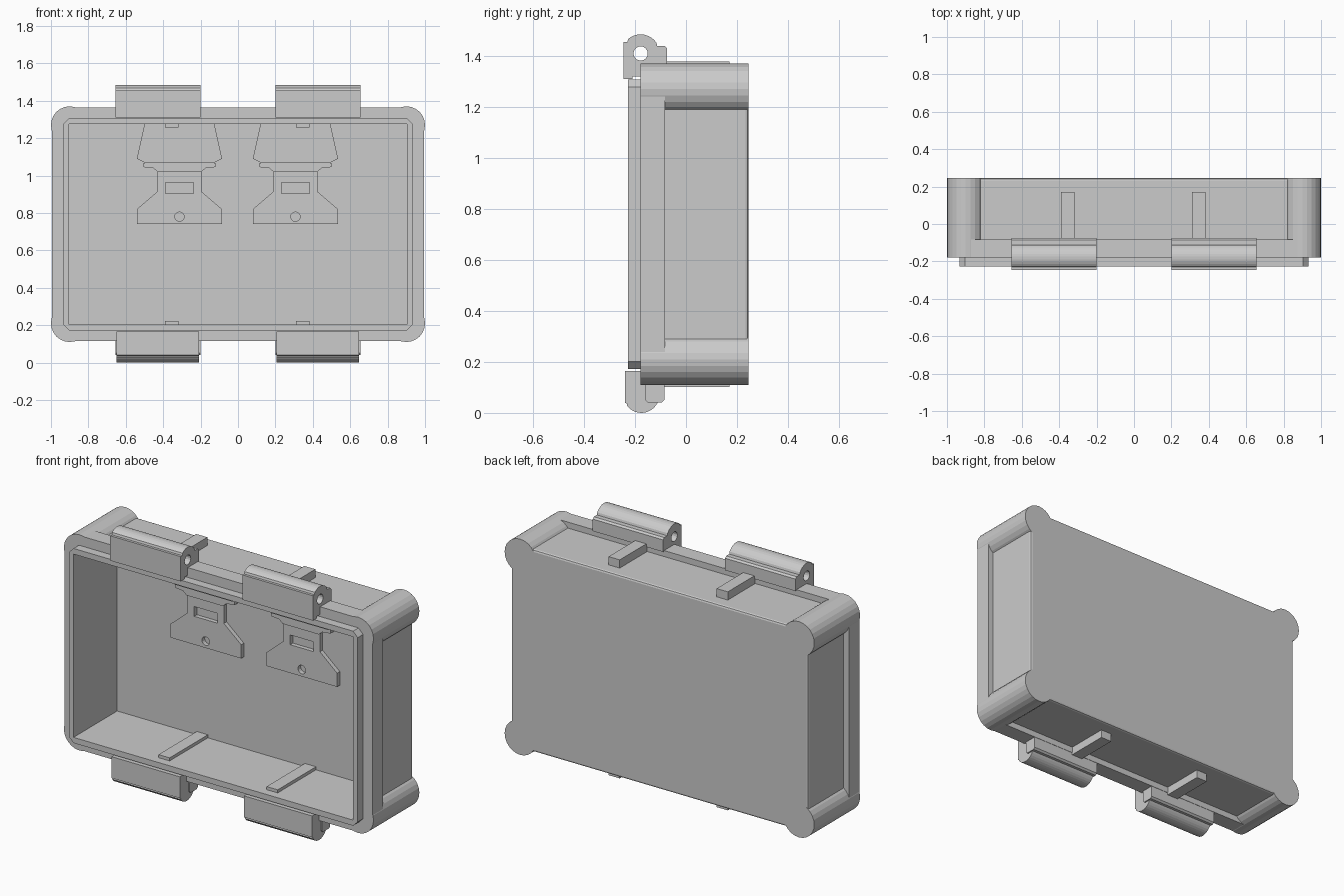
import bpy, bmesh
from math import cos, sin, pi, radians

if "Cube" in bpy.data.objects:
    bpy.data.objects.remove(bpy.data.objects["Cube"])

CZ = 0.74  # height of the case centre


def prism(name, pts, a, b, axis):
    """Extrude a closed outline: axis 'y' takes (x, z) points, axis 'x' takes (y, z)."""
    bm = bmesh.new()
    put = (lambda p, t: (p[0], t, p[1])) if axis == 'y' else (lambda p, t: (t, p[0], p[1]))
    lo = [bm.verts.new(put(p, a)) for p in pts]
    hi = [bm.verts.new(put(p, b)) for p in pts]
    bm.faces.new(lo)
    bm.faces.new(hi[::-1])
    n = len(pts)
    for i in range(n):
        bm.faces.new((lo[i], hi[i], hi[(i + 1) % n], lo[(i + 1) % n]))
    bmesh.ops.recalc_face_normals(bm, faces=bm.faces)
    me = bpy.data.meshes.new(name)
    bm.to_mesh(me)
    bm.free()
    ob = bpy.data.objects.new(name, me)
    bpy.context.collection.objects.link(ob)
    return ob


def arc(cx, cz, r, a0, a1, n):
    return [(cx + r * cos(radians(a0 + (a1 - a0) * i / n)),
             cz + r * sin(radians(a0 + (a1 - a0) * i / n))) for i in range(n + 1)]


def circle(cx, cz, r, n):
    return arc(cx, cz, r, 0, 360, n)[:-1]


def rect(x0, x1, z0, z1):
    return [(x0, z0), (x1, z0), (x1, z1), (x0, z1)]


def frame(hx, hz, c=0):
    """Centred rectangle outline with optional cut corners."""
    if not c:
        return rect(-hx, hx, CZ - hz, CZ + hz)
    return [(-hx + c, CZ - hz), (hx - c, CZ - hz), (hx, CZ - hz + c), (hx, CZ + hz - c),
            (hx - c, CZ + hz), (-hx + c, CZ + hz), (-hx, CZ + hz - c), (-hx, CZ - hz + c)]


def combine(ob, other, op):
    m = ob.modifiers.new(op, 'BOOLEAN')
    m.operation, m.solver, m.object = op, 'EXACT', other
    bpy.context.view_layer.objects.active = ob
    bpy.ops.object.modifier_apply(modifier=m.name)
    bpy.data.objects.remove(other)


# Case shell: recessed walls with softened back edges
case = prism("case_shell", frame(0.96, 0.59), -0.17, 0.245, 'y')
bm = bmesh.new()
bm.from_mesh(case.data)
back = [e for e in bm.edges if all(v.co.y > 0.2 for v in e.verts)]
bmesh.ops.bevel(bm, geom=back, offset=0.012, segments=2, affect='EDGES', profile=0.5)
bm.to_mesh(case.data)
bm.free()

# Front flange, sealing lip, corner pillars, then the hollow
combine(case, prism("flange", frame(0.995, 0.625, 0.09), -0.178, -0.083, 'y'), 'UNION')
combine(case, prism("lip", frame(0.933, 0.568, 0.03), -0.228, -0.15, 'y'), 'UNION')
for sx in (-1, 1):
    for sz in (-1, 1):
        combine(case, prism("pillar", circle(sx * 0.9, CZ + sz * 0.53, 0.1, 24),
                            -0.178, 0.245, 'y'), 'UNION')
combine(case, prism("hollow", frame(0.903, 0.535), -0.4, 0.175, 'y'), 'DIFFERENCE')

# Ribs outside and inside, on top and bottom
for i, x in enumerate((-0.353, 0.345)):
    for s, side in ((1, "top"), (-1, "bottom")):
        zs = sorted((CZ + s * 0.58, CZ + s * 0.638))
        prism(f"outer_rib_{side}_{i}", rect(x - .036, x + .036, *zs), -0.09, 0.17, 'y')
        zs = sorted((CZ + s * 0.517, CZ + s * 0.55))
        prism(f"inner_rib_{side}_{i}", rect(x - .036, x + .036, *zs), -0.178, 0.18, 'y')

# Hinge on top: knuckle with pin hole and hanging front plate
top_outline = ([(-0.245, 1.31), (-0.21, 1.31), (-0.21, 1.32), (-0.176, 1.32), (-0.176, 1.36),
                (-0.075, 1.36), (-0.075, 1.43), (-0.085, 1.44), (-0.113, 1.44)]
               + arc(-0.178, 1.41, 0.075, 35, 130, 9) + [(-0.23, 1.455), (-0.245, 1.455)])
# Catch at the bottom: front plate with rounded foot
foot_outline = ([(-0.24, 0.165), (-0.24, 0.04), (-0.23, 0.035)]
                + arc(-0.175, 0.07, 0.07, 215, 325, 10)
                + [(-0.108, 0.045), (-0.108, 0.115), (-0.178, 0.115), (-0.178, 0.165)])
block_outline = [(-0.16, 0.14), (-0.16, 0.05), (-0.15, 0.04), (-0.095, 0.04),
                 (-0.085, 0.05), (-0.085, 0.14)]
for i, s in enumerate((-1, 1)):
    x0, x1 = sorted((s * 0.2, s * 0.655))
    h = prism(f"top_hinge_{i}", top_outline, x0, x1, 'x')
    combine(h, prism("pin_hole", circle(-0.178, 1.41, 0.028, 16), x0 - 1, x1 + 1, 'x'),
            'DIFFERENCE')
    prism(f"bottom_catch_{i}", foot_outline, x0 + 0.006, x1 - 0.008, 'x')
    prism(f"catch_block_{i}", block_outline, x0, x1, 'x')

# Clasp plates on the inner back wall
half_lower = [(0.117, 1.05), (0.117, 0.915), (0.228, 0.82), (0.228, 0.74)]
half_upper = [(0.187, 1.275), (0.228, 1.09), (0.183, 1.068)]
half_strip = [(0.192, 1.068), (0.192, 1.045), (0.14, 1.04), (0.117, 1.02)]


def mirrored(cx, half):
    return [(cx + x, z) for x, z in half] + [(cx - x, z) for x, z in half[::-1]]


for i, cx in enumerate((-0.313, 0.307)):
    low = prism(f"clasp_lower_{i}", mirrored(cx, half_lower), 0.15, 0.18, 'y')
    combine(low, prism("slot", rect(cx - .075, cx + .075, 0.905, 0.962), 0.1, 0.3, 'y'),
            'DIFFERENCE')
    combine(low, prism("rivet_hole", circle(cx, 0.78, 0.025, 16), 0.1, 0.3, 'y'),
            'DIFFERENCE')
    prism(f"clasp_upper_{i}", mirrored(cx, half_upper), 0.13, 0.18, 'y')
    prism(f"clasp_strip_{i}", mirrored(cx, half_strip), 0.14, 0.18, 'y')
